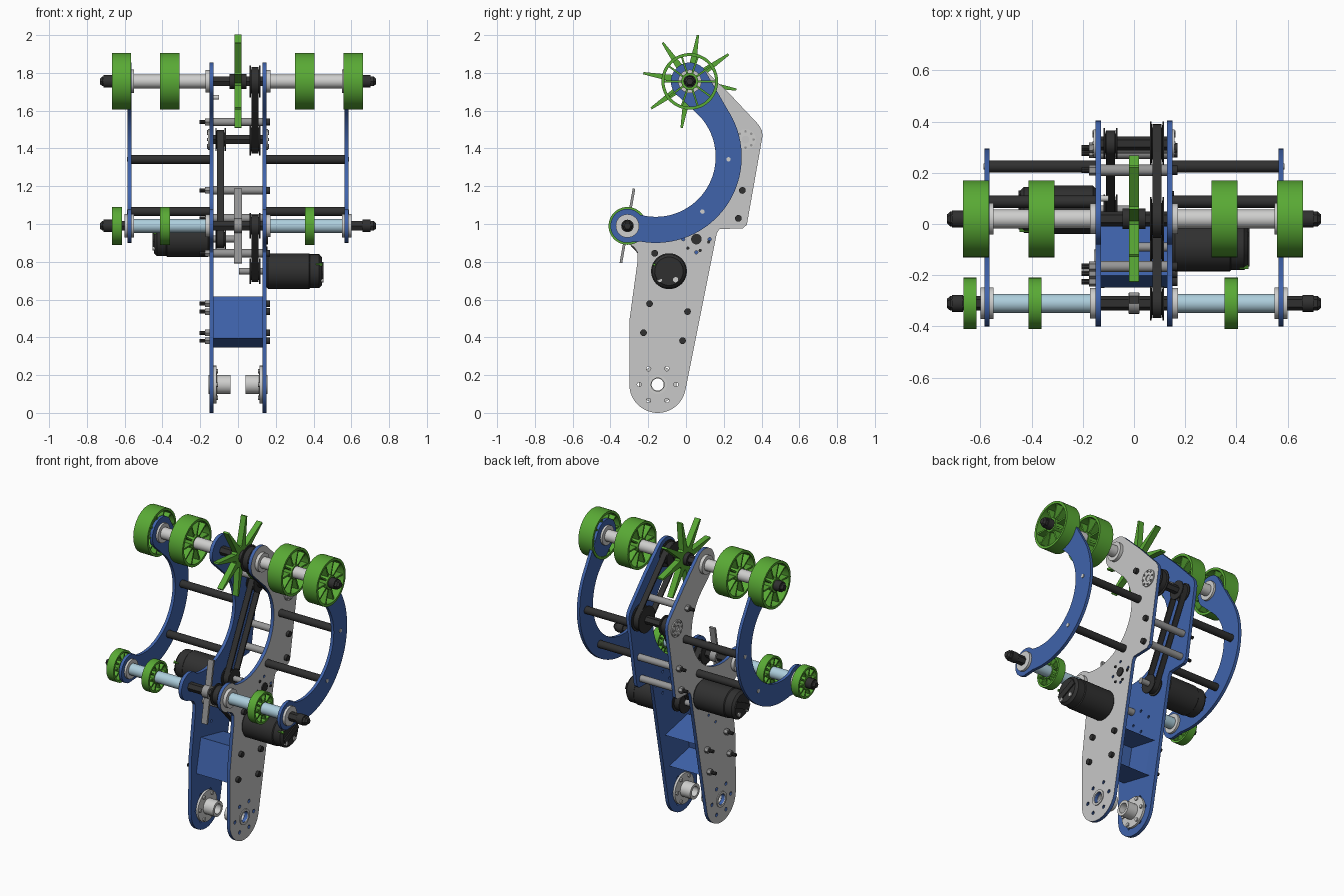
import bpy, bmesh
from math import sin, cos, pi, radians, hypot, atan2
from mathutils import Matrix, Vector

if "Cube" in bpy.data.objects:
    bpy.data.objects.remove(bpy.data.objects["Cube"])


def material(name, *rgb):
    m = bpy.data.materials.new(name)
    m.use_nodes = True
    m.diffuse_color = (*rgb, 1)
    m.node_tree.nodes["Principled BSDF"].inputs["Base Color"].default_value = (*rgb, 1)
    return m


BLUE = material("blue paint", .05, .125, .41)
GREEN = material("green", .10, .40, .035)
PLATE = material("plate grey", .58, .58, .58)
SILVER = material("silver", .62, .62, .61)
STEEL = material("mid grey", .31, .31, .31)
BLACK = material("black", .03, .03, .03)
SKY = material("pale blue", .42, .62, .72)

# Shaft positions as (y, z)
TOP, LOW, MID = (.02, 1.755), (-.31, .99), (.315, 1.447)
MOTOR_R, MOTOR_L, PIVOT = (-.09, .75), (.055, .92), (-.15, .15)


def done(bm, name, *mats):
    bmesh.ops.remove_doubles(bm, verts=bm.verts, dist=.0001)
    bmesh.ops.recalc_face_normals(bm, faces=bm.faces)
    me = bpy.data.meshes.new(name)
    bm.to_mesh(me)
    bm.free()
    for m in mats:
        me.materials.append(m)
    me.polygons.foreach_set("use_smooth", [True] * len(me.polygons))
    me.set_sharp_from_angle(angle=radians(32))
    ob = bpy.data.objects.new(name, me)
    bpy.context.collection.objects.link(ob)
    return ob


def spin(bm, profile, c, seg=32, closed=False):
    """Turn an (x, radius) profile about an axis parallel to x."""
    rings = [[bm.verts.new((x, c[0] + r * cos(2 * pi * i / seg), c[1] + r * sin(2 * pi * i / seg)))
              for i in range(seg)] for x, r in profile]
    for a, b in zip(rings, rings[1:] + rings[:1] if closed else rings[1:]):
        for i in range(seg):
            j = (i + 1) % seg
            bm.faces.new((a[i], a[j], b[j], b[i]))
    if not closed:
        bm.faces.new(rings[0])
        bm.faces.new(rings[-1])


def box(bm, centre, size, angle=0):
    m = Matrix.Translation(centre) @ Matrix.Rotation(angle, 4, 'X') @ Matrix.Diagonal((*size, 1))
    return bmesh.ops.create_cube(bm, size=1, matrix=m)["verts"]


def rod(name, x0, x1, c, r, mat, seg=24):
    bm = bmesh.new()
    spin(bm, [(x0, r), (x1, r)], c, seg)
    return done(bm, name, mat)


def tube(name, x0, x1, c, r, hole, mat):
    bm = bmesh.new()
    spin(bm, [(x0, r), (x1, r), (x1, hole), (x0, hole)], c, closed=True)
    return done(bm, name, mat)


def arc(c, r, a0, a1, n=20):
    return [(c[0] + r * cos(radians(a0 + (a1 - a0) * i / n)),
             c[1] + r * sin(radians(a0 + (a1 - a0) * i / n))) for i in range(n + 1)]


def circle(c, r, n=20):
    return arc(c, r, 0, 360, n)[:-1]


def plate(name, x, thick, loops, *mats):
    """Flat sheet in the y-z plane; the first loop is the outline, others are holes."""
    cu = bpy.data.curves.new(name, 'CURVE')
    cu.dimensions, cu.fill_mode, cu.extrude = '2D', 'BOTH', thick / 2
    for pts in loops:
        s = cu.splines.new('POLY')
        s.points.add(len(pts) - 1)
        for p, q in zip(s.points, pts):
            p.co = (q[0], q[1], 0, 1)
        s.use_cyclic_u = True
    tmp = bpy.data.objects.new(name, cu)
    me = bpy.data.meshes.new_from_object(tmp)
    bm = bmesh.new()
    bm.from_mesh(me)
    bm.transform(Matrix(((0, 0, 1, x), (1, 0, 0, 0), (0, 1, 0, 0), (0, 0, 0, 1))))
    bpy.data.objects.remove(tmp)
    bpy.data.curves.remove(cu)
    bpy.data.meshes.remove(me)
    for f in bm.faces:
        f.material_index = 0
    return done(bm, name, *mats)


# Shared crescent: outer sweep, top cap, inner sweep, bottom cap
HUB = (-.16, 1.355)
top_cap = arc(TOP, .1, 40, 220)
inner = arc(HUB, .317, 50, -105, 40)
arm = arc(HUB, .455, -100, 33, 40) + top_cap + inner + arc(LOW, .09, 60, 262)
body = (arc(PIVOT, .15, 180, 350) + [(.163, .95), (.177, .973), (.3, .977), (.322, .995),
        (.405, 1.465), (.402, 1.495), (.385, 1.525), (.23, 1.69)] + top_cap + inner
        + arc(LOW, .09, 60, 262) + [(-.275, .878), (-.257, .85), (-.257, .8), (-.298, .5)])

bars = [(.225, 1.342), (.087, 1.066)]
spacers = [(.21, 1.54), (.298, 1.178), (.277, 1.03), (-.166, .845)]
box_bolts = [(-.193, .578), (.008, .536), (-.225, .424), (-.018, .382)]

for s, side in ((1, "left"), (-1, "right")):
    # Main side plates, grey on the outside only
    holes = [circle(PIVOT, .035)] + [circle(p, .012, 10) for p in circle(PIVOT, .097, 6)]
    other = MOTOR_L if s > 0 else MOTOR_R
    holes += [circle(p, .009, 8) for p in circle(other, .07, 4)]
    ob = plate(f"{side}_main_plate", s * .14, .022, [body] + holes, BLUE, PLATE)
    for f in ob.data.polygons:
        f.material_index = int(f.normal.x * s > .9)
    # Outer crescent arms and the bars that carry them
    plate(f"{side}_outer_arm", s * .574, .02, [arm], BLUE)
    for c in bars:
        rod(f"{side}_cross_bar", s * .15, s * .566, c, .024, BLACK)
        rod(f"{side}_bar_screw", s * .58, s * .588, c, .012, SILVER, 12)
    # Pivot hubs
    bm = bmesh.new()
    spin(bm, [(s * x, r) for x, r in ((.129, .1), (.115, .1), (.112, .05), (.04, .05),
                                     (.04, .032), (.129, .032))], PIVOT, closed=True)
    for p in circle(PIVOT, .082, 6):
        spin(bm, [(s * .116, .012), (s * .105, .012)], p, 8)
    done(bm, f"{side}_pivot_hub", SILVER)
    tube(f"{side}_pivot_ring", s * .15, s * .156, PIVOT, .05, .035, SILVER)
    # Bearings and washers
    tube(f"{side}_mid_bearing", s * .15, s * .158, MID, .055, .02, SILVER)
    for p in circle(MID, .043, 8):
        rod(f"{side}_bearing_screw", s * .157, s * .163, p, .007, STEEL, 8)
    for c in (TOP, LOW):
        tube(f"{side}_plate_bearing", s * .15, s * .172, c, .06, .025, SILVER)
        tube(f"{side}_arm_bearing", s * .55, s * .6, c, .062, .025, SILVER)
    # Roller tubes
    rod(f"{side}_top_tube", s * .15, s * .58, TOP, .037, SILVER)
    rod(f"{side}_low_tube", s * .15, s * .575, LOW, .037, SKY)


# Wheels
def wheel(name, x0, x1, c, r, rim, hub):
    bm = bmesh.new()
    spin(bm, [(x0, r), (x1, r), (x1, r - rim), (x0, r - rim)], c, 48, True)
    spin(bm, [(x0, hub), (x1, hub), (x1, .025), (x0, .025)], c, 24, True)
    length = r - rim - hub + .008
    for i in range(10):
        a = 2 * pi * i / 10
        d = hub + length / 2 - .004
        box(bm, ((x0 + x1) / 2, c[0] + d * cos(a), c[1] + d * sin(a)),
            ((x1 - x0) * .8, length, .01), a)
    done(bm, name, GREEN)


for x in (-.617, -.362, .354, .61):
    wheel("top_wheel", x - .051, x + .051, TOP, .15, .016, .045)
for x in (-.641, -.387, .38):
    wheel("low_wheel", x - .026, x + .026, LOW, .1, .013, .045)

# Shafts with rounded tips
for name, c in (("top_shaft", TOP), ("low_shaft", LOW)):
    bm = bmesh.new()
    spin(bm, [(-.73, .018), (-.718, .029), (.718, .029), (.73, .018)], c, 6)
    for x in (-.69, .68):
        spin(bm, [(x - .022, .033), (x + .022, .033)], c, 20)
    done(bm, name, BLACK)
rod("mid_shaft", -.15, .15, MID, .027, BLACK, 6)

# Central spiked wheel
star = []
for i in range(8):
    a = radians(80 + 45 * i)
    for r, w in ((.068, -.02), (.25, -.006), (.25, .006), (.068, .02)):
        star.append((TOP[0] + r * cos(a) - w * sin(a), TOP[1] + r * sin(a) + w * cos(a)))
plate("spiked_wheel", 0, .038, [star, circle(TOP, .028)], GREEN)
rod("spiked_wheel_hub", -.045, .045, TOP, .04, BLACK)

# Central flat paddle
bm = bmesh.new()
box(bm, (0, *LOW), (.04, .4, .014), radians(80))
spin(bm, [(-.022, .04), (.022, .04)], LOW, 20)
done(bm, "low_paddle", STEEL)


# Belts and pulleys
def belt(name, x, a, b, r):
    t = atan2(b[1] - a[1], b[0] - a[0]) * 180 / pi

    def loop(q):
        return arc(a, q, t + 90, t + 270) + arc(b, q, t - 90, t + 90)
    plate(name, x, .036, [loop(r), loop(r - .01)], BLACK)
    for c in (a, b):
        bm = bmesh.new()
        e, q = r + .01, r - .012
        spin(bm, [(x - .028, e), (x - .021, e), (x - .02, q), (x + .02, q),
                  (x + .021, e), (x + .028, e)], c)
        done(bm, name + "_pulley", BLACK)


belt("upper_belt", .09, TOP, MID, .075)
belt("long_belt", -.092, MID, MOTOR_L, .05)
belt("lower_belt", .09, LOW, MOTOR_R, .058)

# Motors
for s, c, side in ((1, MOTOR_R, "left"), (-1, MOTOR_L, "right")):
    bm = bmesh.new()
    spin(bm, [(s * x, r) for x, r in ((.15, .085), (.16, .095), (.375, .095), (.38, .09),
                                     (.43, .09), (.445, .075))], c, 40)
    box(bm, (s * .44, *c), (.024, .15, .04), radians(25))
    done(bm, f"{side}_motor", BLACK)
    rod(f"{side}_motor_shaft", s * .005, s * .15, c, .018, STEEL, 16)
    for dy in (-.05, .035):
        rod(f"{side}_motor_terminal", s * .44, s * .452, (c[0] + dy, c[1] - .045), .014, SILVER, 12)
    bm = bmesh.new()
    box(bm, (s * .43, c[0] + .06, c[1] + .02), (.04, .012, .012), radians(25))
    box(bm, (s * .43, c[0] - .078, c[1] + .035), (.035, .012, .012), radians(25))
    done(bm, f"{side}_motor_clip", GREEN)

# Spacers and their bolts
for c in spacers:
    rod("spacer", -.13, .13, c, .022, STEEL, 20)
for c in spacers + box_bolts:
    rod("bolt_head", .15, .17, c, .018, BLACK, 12)
    rod("bolt_nut", -.175, -.15, c, .02, STEEL, 6)
    rod("bolt_tip", -.205, -.17, c, .011, BLACK, 10)
for c in ((-.31 + .32, .872), (.12, .905), (.075, .86), (.01, .975)):
    rod("motor_mount_screw", .15, .156, c, .009, BLACK, 8)
rod("motor_mount_hub", .15, .158, MOTOR_L, .028, BLACK)
rod("short_standoff", -.13, -.1, (.1, 1.67), .012, SILVER, 12)

# Blue box between the plates, with a recessed back
bm = bmesh.new()
box(bm, (0, -.107, .48), (.262, .24, .225), radians(-12))
bm.faces.ensure_lookup_table()
back = max(bm.faces, key=lambda f: f.calc_center_median().y)
bmesh.ops.inset_region(bm, faces=[back], thickness=.015)
inward = Vector((0, -cos(radians(12)), sin(radians(12)))) * .2
bmesh.ops.translate(bm, verts=back.verts[:], vec=inward)
done(bm, "cross_box", BLUE)
